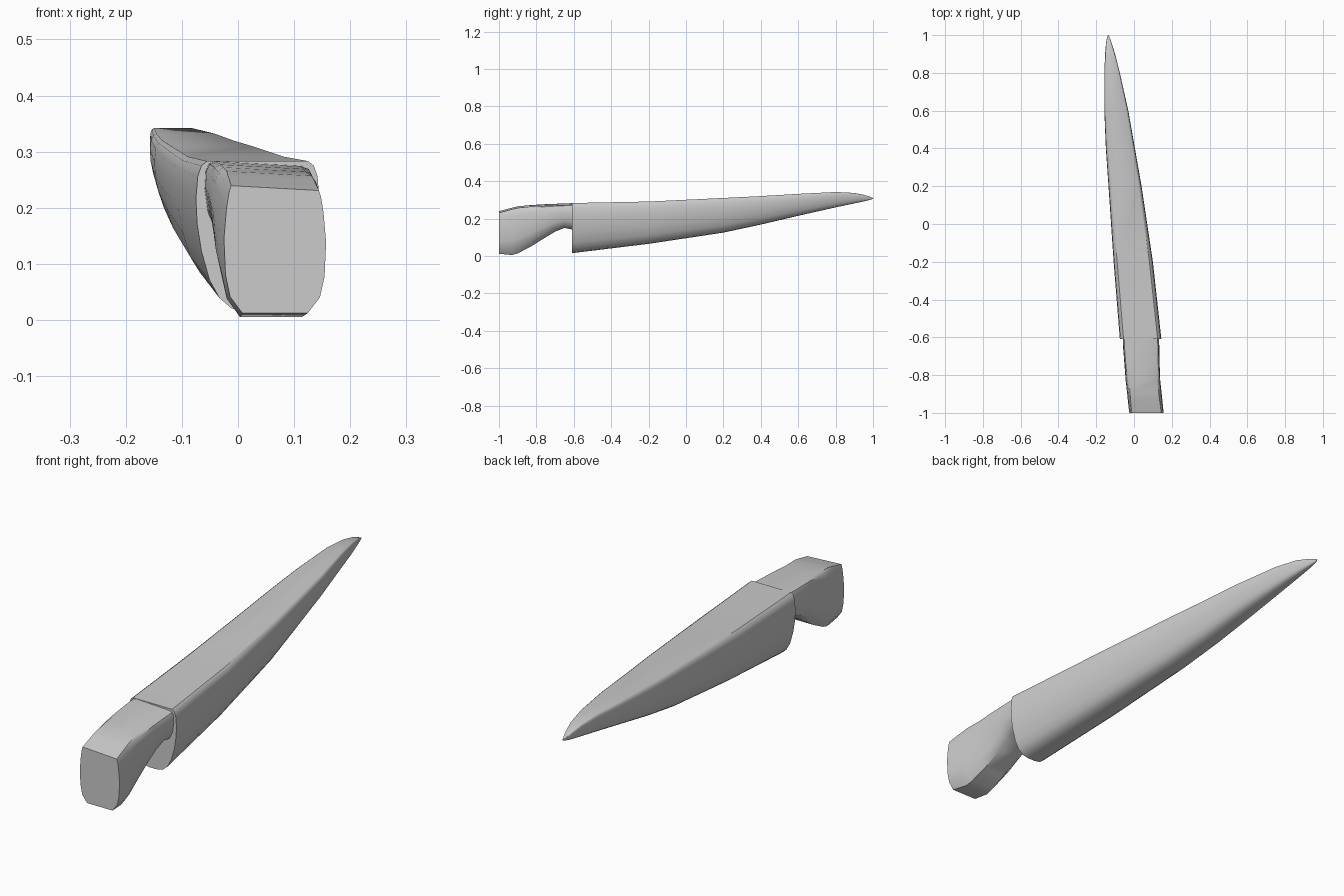
import bpy
import bmesh
import math

cube = bpy.data.objects.get("Cube")
if cube:
    bpy.data.objects.remove(cube, do_unlink=True)


def make_material(name, colour):
    mat = bpy.data.materials.new(name)
    mat.use_nodes = True
    mat.diffuse_color = colour
    mat.node_tree.nodes["Principled BSDF"].inputs["Base Color"].default_value = colour
    return mat


def mirrored(half):
    """Complete a half outline (top to bottom, right side) into a closed ring."""
    return half + [(-u, v) for u, v in reversed(half)]


def loft(name, stations, outline_at, material, tilt=0.0):
    """Skin closed outlines along y; a station is (y, left x, right x, bottom, top)."""
    bm = bmesh.new()
    rings = []
    for y, x_min, x_max, z_min, z_max in stations:
        centre, half_width = (x_min + x_max) / 2, (x_max - x_min) / 2
        ring = []
        for u, v in outline_at(y):
            z = z_min + v * (z_max - z_min) - tilt * u * v
            ring.append(bm.verts.new((centre + u * half_width, y, z)))
        rings.append(ring)
    count = len(rings[0])
    for near, far in zip(rings, rings[1:]):
        for i in range(count):
            j = (i + 1) % count
            bm.faces.new((near[i], near[j], far[j], far[i]))
    bm.faces.new(rings[0])
    bm.faces.new(rings[-1])
    bmesh.ops.recalc_face_normals(bm, faces=bm.faces[:])
    mesh = bpy.data.meshes.new(name)
    bm.to_mesh(mesh)
    bm.free()
    mesh.materials.append(material)
    obj = bpy.data.objects.new(name, mesh)
    bpy.context.collection.objects.link(obj)
    bpy.ops.object.select_all(action="DESELECT")
    obj.select_set(True)
    bpy.context.view_layer.objects.active = obj
    bpy.ops.object.shade_smooth_by_angle(angle=math.radians(35))
    return obj


grey = make_material("plain grey", (0.6, 0.6, 0.6, 1.0))

# Long tapered body: flat top, rounded shoulders, deep U-shaped underside
body_outline = mirrored([
    (0.82, 1), (0.91, 0.97), (0.97, 0.9), (1, 0.75), (0.98, 0.58), (0.91, 0.4),
    (0.78, 0.21), (0.62, 0.09), (0.42, 0.02), (0.15, 0),
])
body_stations = [
    (-0.61, -0.075, 0.145, 0.015, 0.283),
    (-0.2, -0.108, 0.1, 0.065, 0.291),
    (0.2, -0.135, 0.04, 0.125, 0.31),
    (0.4, -0.149, 0.005, 0.168, 0.32),
    (0.6, -0.157, -0.03, 0.215, 0.332),
    (0.8, -0.157, -0.075, 0.26, 0.342),
    (0.9, -0.153, -0.1, 0.281, 0.337),
    (0.96, -0.148, -0.119, 0.294, 0.325),
    (0.99, -0.142, -0.13, 0.302, 0.314),
    (1, -0.138, -0.134, 0.306, 0.31),
]
loft("tapered_body", body_stations, lambda y: body_outline, grey)

# Stepped neck: crisp top edges at the front end, softer towards the body
crisp = mirrored([(0.86, 1), (0.9, 0.95), (0.95, 0.82), (1, 0.58), (0.97, 0.3),
                  (0.88, 0.13), (0.64, 0)])
soft = mirrored([(0.78, 1), (0.92, 0.97), (0.98, 0.88), (1, 0.65), (0.94, 0.35),
                 (0.8, 0.13), (0.5, 0)])


def neck_outline(y):
    t = min(max((y + 1) / 0.25, 0), 1)
    return [(a + (c - a) * t, b + (d - b) * t) for (a, b), (c, d) in zip(crisp, soft)]


neck_stations = [
    (-1, -0.025, 0.157, 0.012, 0.235),
    (-0.93, -0.033, 0.15, 0.005, 0.254),
    (-0.9, -0.036, 0.147, 0.014, 0.261),
    (-0.83, -0.044, 0.139, 0.05, 0.268),
    (-0.75, -0.05, 0.136, 0.1, 0.273),
    (-0.7, -0.054, 0.135, 0.13, 0.275),
    (-0.65, -0.058, 0.134, 0.15, 0.277),
    (-0.59, -0.06, 0.132, 0.138, 0.279),
]
loft("stepped_neck", neck_stations, neck_outline, grey, tilt=0.005)
